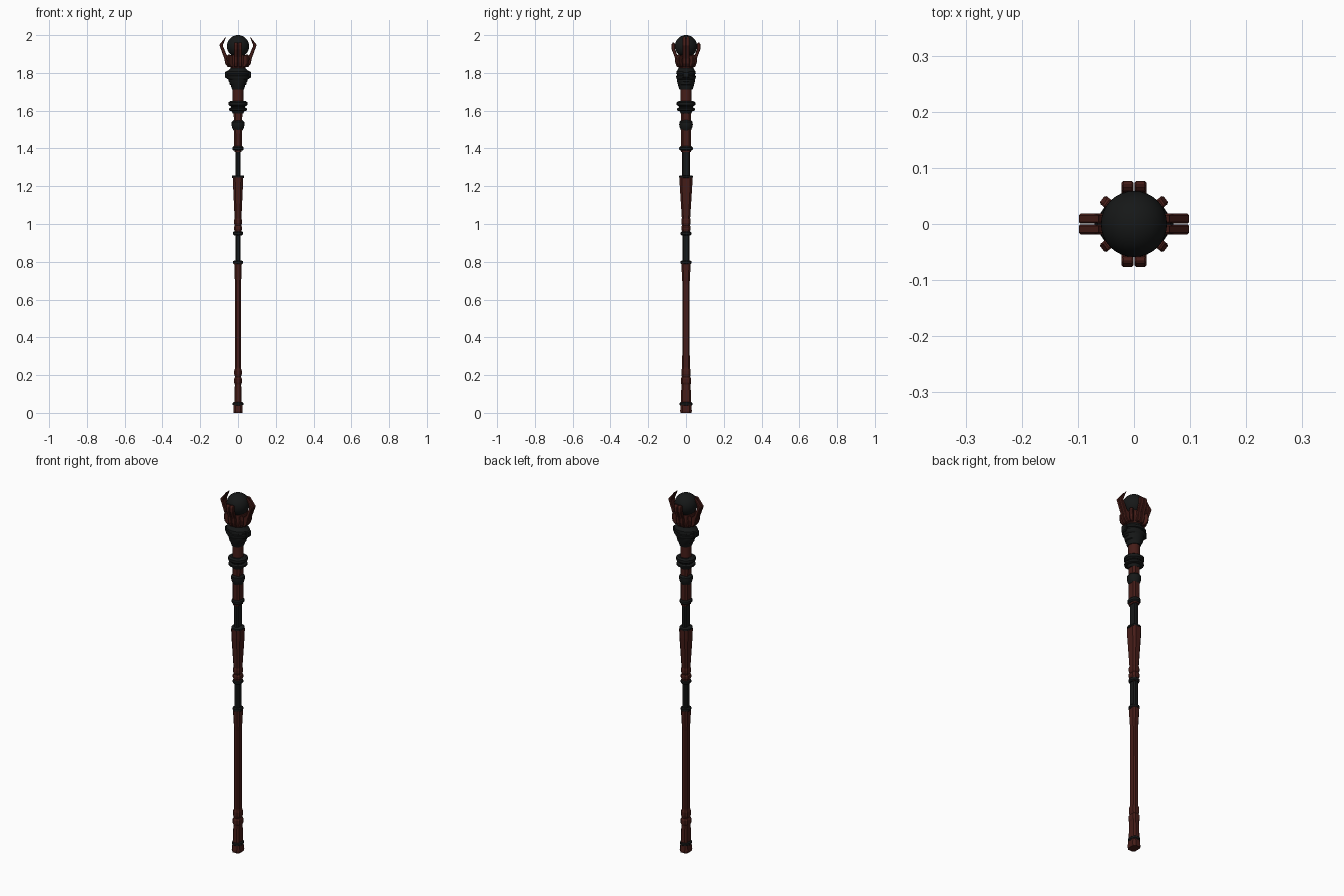
import bpy, bmesh
from math import sin, cos, pi, radians
from mathutils import Matrix

if "Cube" in bpy.data.objects:
    bpy.data.objects.remove(bpy.data.objects["Cube"])


def material(name, rgb):
    m = bpy.data.materials.new(name)
    m.diffuse_color = (*rgb, 1)
    m.use_nodes = True
    m.node_tree.nodes["Principled BSDF"].inputs["Base Color"].default_value = m.diffuse_color
    return m


RED = material("dark_red", (0.06, 0.012, 0.009))
BLACK = material("black", (0.008, 0.009, 0.009))


def finish(name, bm, mat, bevel=0, smooth=None):
    bmesh.ops.recalc_face_normals(bm, faces=bm.faces)
    me = bpy.data.meshes.new(name)
    bm.to_mesh(me)
    bm.free()
    ob = bpy.data.objects.new(name, me)
    bpy.context.collection.objects.link(ob)
    me.materials.append(mat)
    if bevel:
        mod = ob.modifiers.new("bevel", "BEVEL")
        mod.width = bevel
        mod.segments = 1
    if smooth:
        bpy.ops.object.select_all(action='DESELECT')
        ob.select_set(True)
        bpy.context.view_layer.objects.active = ob
        bpy.ops.object.shade_smooth_by_angle(angle=radians(smooth))
    return ob


def section(hx, hy, boxy):
    if boxy:  # rectangle with chamfered corners
        c = 0.45 * min(hx, hy)
        return [(hx, -hy + c), (hx, hy - c), (hx - c, hy), (-hx + c, hy),
                (-hx, hy - c), (-hx, -hy + c), (-hx + c, -hy), (hx - c, -hy)]
    return [(hx * cos(2 * pi * i / 20), hy * sin(2 * pi * i / 20)) for i in range(20)]


def loft(name, mat, rows, boxy=False):
    """Stack of (z, half x, half y) sections, capped at both ends."""
    bm = bmesh.new()
    rings = [[bm.verts.new((x, y, z)) for x, y in section(hx, hy, boxy)] for z, hx, hy in rows]
    n = len(rings[0])
    for a, b in zip(rings, rings[1:]):
        for i in range(n):
            bm.faces.new((a[i], a[(i + 1) % n], b[(i + 1) % n], b[i]))
    bm.faces.new(rings[0])
    bm.faces.new(rings[-1])
    return finish(name, bm, mat, smooth=None if boxy else 30)


def collar(name, mat, z, h, hx, hy):
    """Ring with sloped upper and lower edges."""
    return loft(name, mat, [(z - h, hx * .8, hy * .8), (z - h * .5, hx, hy),
                            (z + h * .5, hx, hy), (z + h, hx * .8, hy * .8)])


def prong(name, outline, width, angle, offset=0):
    """Flat (radius, z) outline given thickness, then turned about the staff."""
    bm = bmesh.new()
    f = bm.faces.new([bm.verts.new((r, offset - width / 2, z)) for r, z in outline])
    ext = bmesh.ops.extrude_face_region(bm, geom=[f])
    bmesh.ops.translate(bm, vec=(0, width, 0),
                        verts=[v for v in ext["geom"] if isinstance(v, bmesh.types.BMVert)])
    bmesh.ops.rotate(bm, cent=(0, 0, 0), matrix=Matrix.Rotation(angle, 3, 'Z'), verts=bm.verts)
    finish(name, bm, RED, bevel=0.003)


# Shaft, bottom to top
loft("foot", RED, [(0, .023, .029), (.01, .025, .031), (.045, .022, .027)], True)
collar("foot_ring", BLACK, .048, .01, .028, .034)
loft("lower_shaft", RED, [(.05, .019, .028), (.15, .017, .024), (.16, .021, .027), (.18, .021, .027),
                          (.19, .016, .022), (.205, .02, .025), (.225, .02, .025), (.24, .015, .02),
                          (.68, .015, .019), (.72, .018, .021), (.79, .02, .025)], True)
collar("lower_grip_ring", BLACK, .797, .01, .026, .029)
loft("lower_grip", BLACK, [(.79, .014, .019), (.95, .014, .019)], True)
collar("upper_grip_ring", BLACK, .95, .011, .026, .028)
loft("middle_shaft", RED, [(.94, .018, .022), (.965, .018, .022), (.972, .022, .025), (.985, .022, .025),
                           (.992, .017, .021), (1.005, .021, .025), (1.02, .021, .025),
                           (1.03, .018, .022), (1.20, .026, .033), (1.245, .027, .034)], True)
collar("handle_base_ring", BLACK, 1.25, .008, .033, .036)
loft("handle", BLACK, [(1.24, .012, .022), (1.40, .012, .022)], True)
collar("handle_top_ring", BLACK, 1.40, .012, .03, .036)
loft("upper_shaft", RED, [(1.38, .018, .027), (1.41, .021, .026), (1.62, .023, .027)], True)
loft("bead", BLACK, [(1.495, .024, .026), (1.51, .031, .033), (1.525, .035, .036),
                     (1.54, .034, .035), (1.55, .024, .026)])

# Double collar and neck
collar("lower_collar", BLACK, 1.607, .009, .048, .048)
loft("collar_core", BLACK, [(1.585, .028, .028), (1.60, .036, .036), (1.65, .036, .036)])
collar("upper_collar", BLACK, 1.637, .014, .05, .049)
loft("neck", RED, [(1.64, .028, .03), (1.73, .028, .03)])

# Stepped head base
loft("head_base", BLACK, [(1.712, .031, .034), (1.72, .034, .038), (1.735, .038, .042),
                          (1.738, .044, .043), (1.752, .046, .046), (1.755, .049, .047),
                          (1.765, .05, .048), (1.768, .058, .05), (1.776, .065, .052),
                          (1.784, .065, .052), (1.787, .057, .047), (1.793, .057, .047),
                          (1.796, .065, .052), (1.808, .063, .051), (1.815, .048, .045),
                          (1.828, .038, .038)])
for s in (-1, 1):
    bm = bmesh.new()
    bmesh.ops.create_cube(bm, size=1)
    bmesh.ops.scale(bm, vec=(.016, .036, .036), verts=bm.verts)
    bmesh.ops.translate(bm, vec=(s * .062, 0, 1.79), verts=bm.verts)
    finish("base_lug", bm, BLACK, bevel=0.005)
loft("orb_cup", RED, [(1.815, .034, .034), (1.835, .042, .042), (1.86, .046, .046),
                      (1.895, .044, .044)])

# Orb
bm = bmesh.new()
bmesh.ops.create_uvsphere(bm, u_segments=32, v_segments=20, radius=.059)
bmesh.ops.translate(bm, vec=(0, 0, 1.941), verts=bm.verts)
finish("orb", bm, BLACK, smooth=40)

# Claws: tall side pairs, shorter front and back pairs, four diagonal studs
SIDE = [(.035, 1.83), (.054, 1.83), (.068, 1.85), (.072, 1.875), (.099, 1.948), (.061, 1.996),
        (.081, 1.945), (.06, 1.895), (.04, 1.88)]
FRONT = [(.035, 1.83), (.048, 1.83), (.057, 1.855), (.06, 1.885), (.076, 1.925), (.077, 1.95),
         (.068, 1.963), (.058, 1.955), (.058, 1.925), (.045, 1.89)]
STUD = [(.035, 1.83), (.056, 1.832), (.069, 1.85), (.072, 1.88), (.064, 1.898), (.04, 1.89)]
for k in (0, 1):
    for s in (-1, 1):
        prong("side_claw", SIDE, .018, k * pi, s * .0095)
        prong("front_claw" if k == 0 else "back_claw", FRONT, .021, (k - .5) * pi, s * .0115)
        prong("diagonal_stud", STUD, .018, k * pi + s * radians(38))
